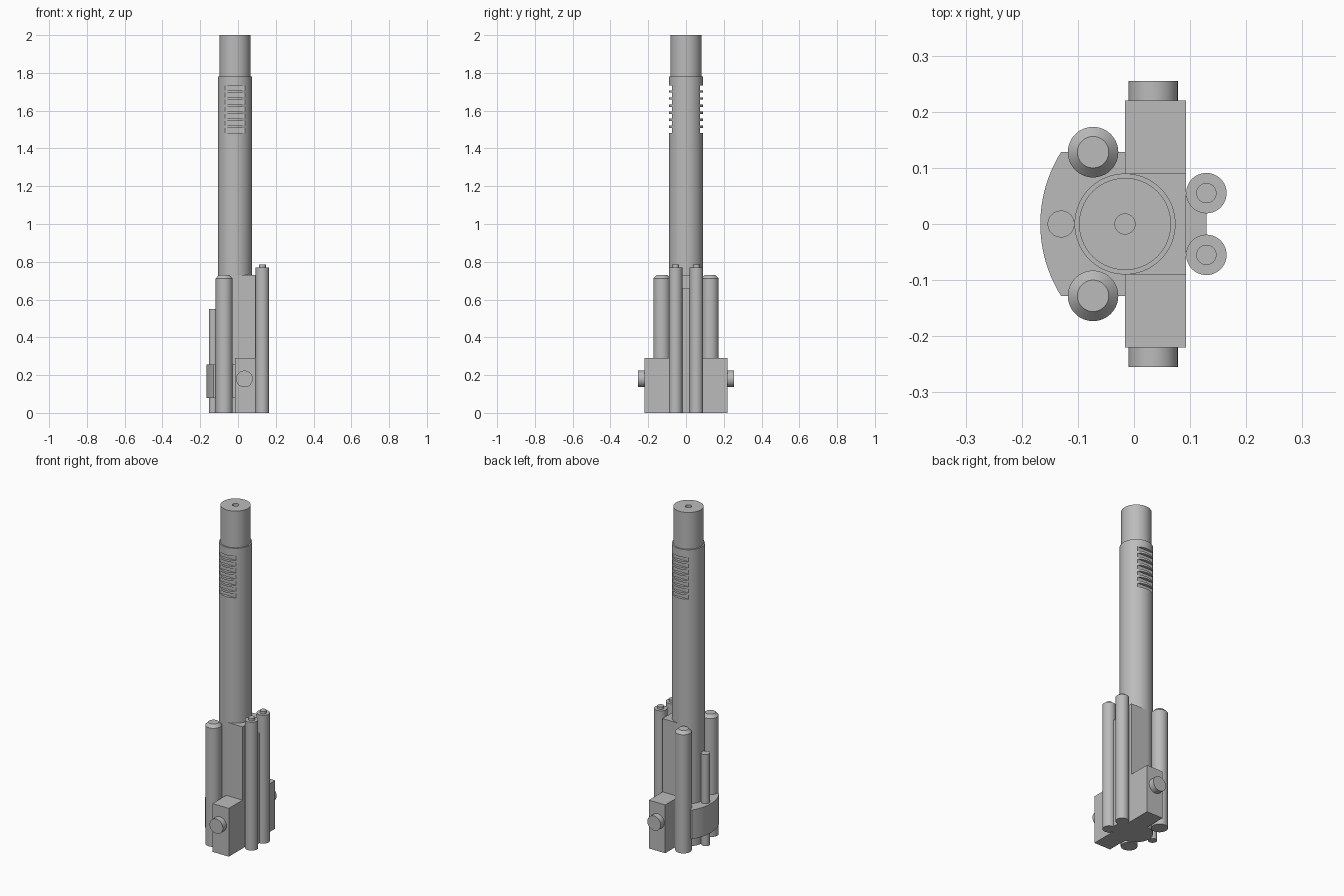
import bpy, bmesh, math
from mathutils import Matrix, Vector

if "Cube" in bpy.data.objects:
    bpy.data.objects.remove(bpy.data.objects["Cube"], do_unlink=True)

metal = bpy.data.materials.new("grey metal")
metal.use_nodes = True
metal.diffuse_color = (0.5, 0.5, 0.5, 1)
metal.node_tree.nodes["Principled BSDF"].inputs["Base Color"].default_value = (0.5, 0.5, 0.5, 1)


def finish(name, bm):
    """Turn a bmesh into a shaded object."""
    bmesh.ops.recalc_face_normals(bm, faces=bm.faces)
    me = bpy.data.meshes.new(name)
    bm.to_mesh(me)
    bm.free()
    me.materials.append(metal)
    me.shade_smooth()
    me.set_sharp_from_angle(angle=math.radians(30))
    ob = bpy.data.objects.new(name, me)
    bpy.context.collection.objects.link(ob)
    return ob


def add_box(bm, lo, hi):
    lo, hi = Vector(lo), Vector(hi)
    m = Matrix.Translation((lo + hi) / 2) @ Matrix.Diagonal((*(hi - lo), 1))
    bmesh.ops.create_cube(bm, size=1, matrix=m)


def box(name, lo, hi):
    bm = bmesh.new()
    add_box(bm, lo, hi)
    return finish(name, bm)


def lathe(name, x, y, profile, steps=64):
    """Spin a (radius, height) profile that starts and ends on the axis."""
    bm = bmesh.new()
    verts = [bm.verts.new((r, 0, z)) for r, z in profile]
    edges = [bm.edges.new(pair) for pair in zip(verts, verts[1:])]
    bmesh.ops.spin(bm, geom=verts + edges, cent=(0, 0, 0), axis=(0, 0, 1),
                   angle=math.tau, steps=steps, use_merge=False)
    bmesh.ops.remove_doubles(bm, verts=bm.verts, dist=1e-5)
    bmesh.ops.translate(bm, verts=bm.verts, vec=(x, y, 0))
    return finish(name, bm)


AXIS = -0.016   # x of the barrel axis
SIDE = 0.093    # x of the flat side of the body

# Barrel with a stepped muzzle and a bore
barrel = lathe("barrel", AXIS, 0, [
    (0, 0), (0.09, 0), (0.09, 1.78), (0.082, 1.78), (0.082, 2),
    (0.018, 2), (0.018, 1.8), (0, 1.8)], 96)

# Vent slots across the front and back of the barrel
bm = bmesh.new()
for i in range(7):
    z = 1.483 + i * 0.0375
    for s in (-1, 1):
        y0, y1 = sorted((s * 0.073, s * 0.12))
        add_box(bm, (AXIS - 0.08, y0, z), (AXIS + 0.08, y1, z + 0.025))
cutter = finish("slot_cutter", bm)
cutter.data.shade_flat()
cutter.hide_render = True
cut = barrel.modifiers.new("slots", "BOOLEAN")
cut.operation = "DIFFERENCE"
cut.solver = "EXACT"
cut.object = cutter
bpy.context.view_layer.objects.active = barrel
bpy.ops.object.modifier_apply(modifier=cut.name)
bpy.data.objects.remove(cutter, do_unlink=True)

# Body block beside the barrel and the web between the slim tubes
box("body_block", (AXIS, -0.09, 0), (SIDE, 0.09, 0.73))
box("tube_web", (SIDE, -0.05, 0), (0.129, 0.05, 0.66))

# Paired parts on the front and back
for s, where in ((-1, "front"), (1, "back")):
    y0, y1 = sorted((s * 0.09, s * 0.22))
    box(where + "_side_block", (AXIS, y0, 0), (SIDE, y1, 0.29))
    pin = lathe(where + "_pin", 0, 0, [(0, 0.2), (0.044, 0.2), (0.044, 0.255), (0, 0.255)])
    pin.data.transform(Matrix.Translation((0.034, 0, 0.18))
                       @ Matrix.Rotation(-s * math.pi / 2, 4, "X"))
    lathe(where + "_large_tube", -0.073, s * 0.128, [
        (0, 0), (0.045, 0), (0.045, 0.712), (0.028, 0.73), (0, 0.73)])
    lathe(where + "_slim_tube", 0.129, s * 0.055, [
        (0, 0), (0.036, 0), (0.036, 0.77), (0.018, 0.77), (0.018, 0.785), (0, 0.785)])

# Curved bracket with the rod that passes through it
R, half = 0.24, 0.128
sweep = math.asin(half / R)
outline = [(AXIS, half)]
for i in range(25):
    a = sweep * (1 - i / 12)
    outline.append((0.073 - R * math.cos(a), R * math.sin(a)))
outline.append((AXIS, -half))
bm = bmesh.new()
face = bm.faces.new([bm.verts.new((x, y, 0.08)) for x, y in outline])
top = bmesh.ops.extrude_face_region(bm, geom=[face])["geom"]
bmesh.ops.translate(bm, vec=(0, 0, 0.175),
                    verts=[v for v in top if isinstance(v, bmesh.types.BMVert)])
finish("curved_bracket", bm)
lathe("bracket_rod", -0.13, 0, [(0, 0), (0.024, 0), (0.024, 0.55), (0, 0.55)], 48)
